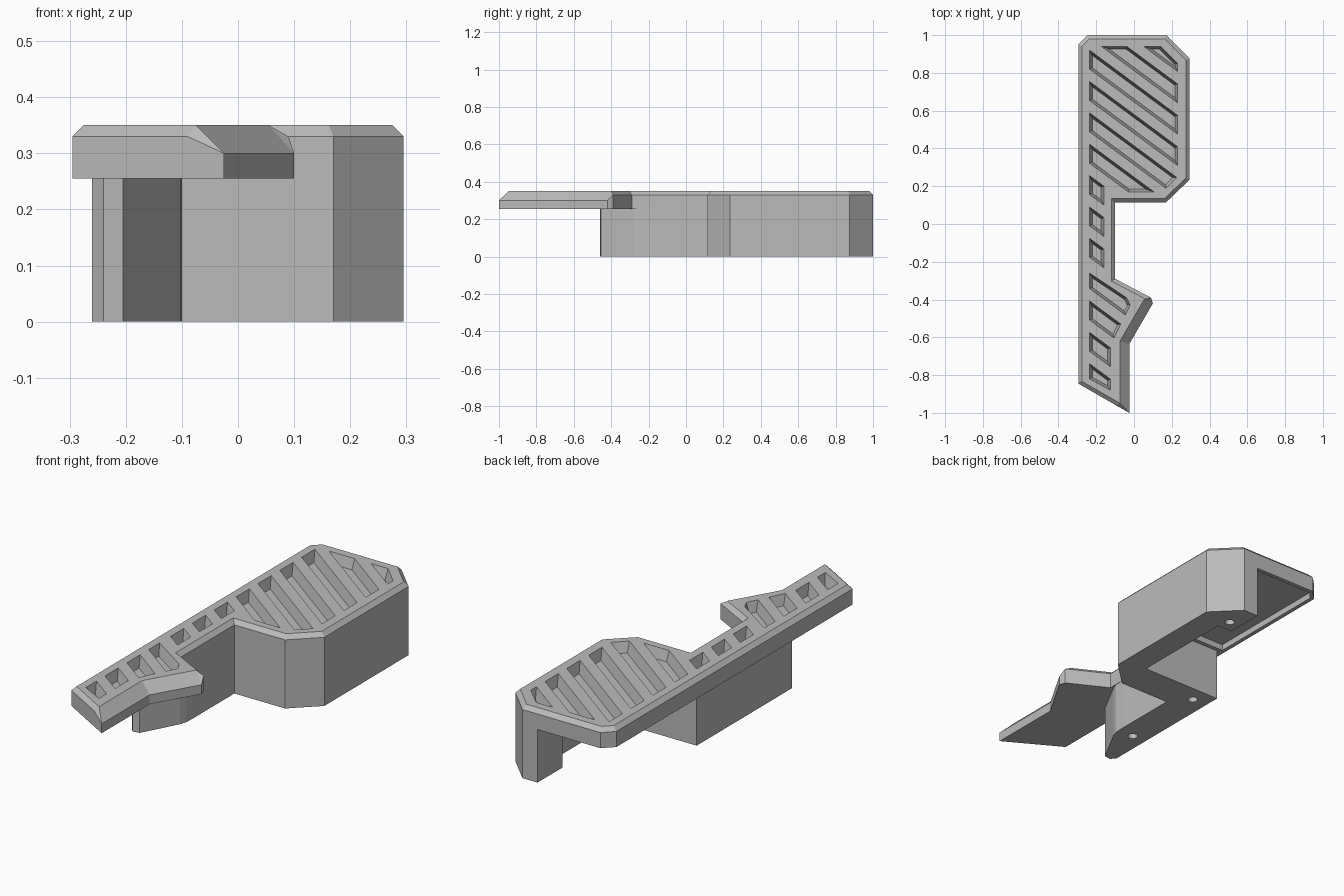
import bpy, bmesh, math
from mathutils import Vector

cube = bpy.data.objects.get("Cube")
if cube:
    bpy.data.objects.remove(cube, do_unlink=True)

grey = bpy.data.materials.new("plain_grey")
grey.use_nodes = True
grey.diffuse_color = (0.5, 0.5, 0.5, 1)
grey.node_tree.nodes["Principled BSDF"].inputs["Base Color"].default_value = (0.5, 0.5, 0.5, 1)


def offset(poly, dists):
    """Move each edge of a counter-clockwise polygon inward by its distance."""
    out = []
    for i, p in enumerate(poly):
        a, b = Vector(poly[i - 1]), Vector(poly[(i + 1) % len(poly)])
        p = Vector(p)
        d1, d2 = (p - a).normalized(), (b - p).normalized()
        n1, n2 = Vector((-d1.y, d1.x)), Vector((-d2.y, d2.x))
        r1, r2 = dists[i - 1], dists[i]
        det = n1.x * n2.y - n1.y * n2.x
        if abs(det) < 0.02:
            out.append(p + n1 * r1)
        else:
            out.append(p + Vector((r1 * n2.y - r2 * n1.y, n1.x * r2 - n2.x * r1)) / det)
    return out


def loft(bm, layers):
    """Closed solid through a stack of (points, heights) layers."""
    rings = []
    for pts, zs in layers:
        zs = zs if isinstance(zs, list) else [zs] * len(pts)
        rings.append([bm.verts.new((p[0], p[1], z)) for p, z in zip(pts, zs)])
    n = len(rings[0])
    bm.faces.new(rings[0][::-1])
    bm.faces.new(rings[-1])
    for lo, hi in zip(rings, rings[1:]):
        for i in range(n):
            j = (i + 1) % n
            bm.faces.new((lo[i], lo[j], hi[j], hi[i]))


def make(name, solids):
    bm = bmesh.new()
    for layers in solids:
        loft(bm, layers)
    bmesh.ops.triangulate(bm, faces=[f for f in bm.faces if len(f.verts) == 4])
    bmesh.ops.recalc_face_normals(bm, faces=bm.faces)
    mesh = bpy.data.meshes.new(name)
    bm.to_mesh(mesh)
    bm.free()
    mesh.materials.append(grey)
    ob = bpy.data.objects.new(name, mesh)
    bpy.context.collection.objects.link(ob)
    return ob


def cut(ob, cutter):
    mod = ob.modifiers.new("cut", "BOOLEAN")
    mod.operation, mod.solver, mod.object = "DIFFERENCE", "EXACT", cutter
    deps = bpy.context.evaluated_depsgraph_get()
    ob_mesh = bpy.data.meshes.new_from_object(ob.evaluated_get(deps))
    ob.modifiers.clear()
    ob.data = ob_mesh
    bpy.data.objects.remove(cutter, do_unlink=True)


def clip(poly, region):
    """Keep the part of poly inside a convex counter-clockwise region."""
    poly = [Vector(p) for p in poly]
    for i, a in enumerate(region):
        a, b = Vector(a), Vector(region[(i + 1) % len(region)])
        side = lambda p: (b.x - a.x) * (p.y - a.y) - (b.y - a.y) * (p.x - a.x)
        out = []
        for p, q in zip(poly, poly[1:] + poly[:1]):
            sp, sq = side(p), side(q)
            if sp >= 0:
                out.append(p)
            if sp * sq < 0:
                out.append(p.lerp(q, sp / (sp - sq)))
        poly = out
    return [p for i, p in enumerate(poly) if (p - poly[i - 1]).length > 0.012]


# Top plate: slim bevel all round, wide bevel along the tip and fin
outline = [(-.295, -.845), (-.09, -.963), (-.025, -1), (-.025, -.635), (.1, -.42),
           (.09, -.39), (-.1, -.29), (-.1, .115), (.17, .115), (.295, .235),
           (.295, .875), (.17, 1), (-.245, 1), (-.295, .95)]
bevels = [.02, .02, .05, .05, .036] + [.02] * 9
rim = [.30 if i in (2, 3, 4) else .33 for i in range(len(outline))]
plate = make("top_plate", [[(outline, .255), (outline, rim), (offset(outline, bevels), .35)]])

# Diagonal tapered grip slots, each limited to its zone of the plate
big = [(-.235, .17), (.15, .17), (.23, .25), (.23, .85), (.14, .94), (-.235, .94)]
neck = [(-.235, -.3), (-.16, -.3), (-.16, .26), (-.235, .26)]
fin = [(-.235, -.7), (-.125, -.64), (-.02, -.43), (-.04, -.39), (-.235, -.26)]
tip = [(-.235, -.82), (-.125, -.88), (-.125, -.55), (-.235, -.55)]
slots = []
for i in range(-2, 11):
    zone = big if i < 4 else neck if i < 7 else fin if i < 9 else tip
    y = .92 - .166 * i
    drop = .74 * .6
    strip = [(-.235, y - .1), (.365, y - .1 - drop), (.365, y - drop), (-.235, y)]
    shape = clip(strip, zone)
    if len(shape) > 2:
        floor = offset(shape, [.014] * len(shape))
        above = offset(shape, [-.003] * len(shape))
        slots.append([(floor, .30), (above, .36)])
cut(plate, make("slot_cutter", slots))

# Shallow recess under the overhanging rear of the plate
recess = [(-.275, .31), (.08, .31), (.08, .98), (-.24, .98), (-.275, .945)]
cut(plate, make("recess_cutter", [[(recess, .2), (recess, .285)]]))

# Supporting leg, a stepped wall under the plate
wall = [(.295, .235), (.295, .875), (.17, 1), (.09, 1), (.09, .81), (.17, .81),
        (.17, .29), (-.26, .29), (-.26, -.435), (-.24, -.46), (-.205, -.455),
        (-.112, -.28), (-.102, -.25), (-.1, -.2), (-.1, .115), (.17, .115)]
leg = make("support_leg", [[(wall, 0), (wall, .255)]])

# Screw holes in the foot
holes = []
for cx, cy in ((.15, .87), (-.18, .21), (-.185, -.23)):
    ring = [(cx + .022 * math.cos(t * math.tau / 20), cy + .022 * math.sin(t * math.tau / 20))
            for t in range(20)]
    holes.append([(ring, -.05), (ring, .12)])
cut(leg, make("hole_cutter", holes))
